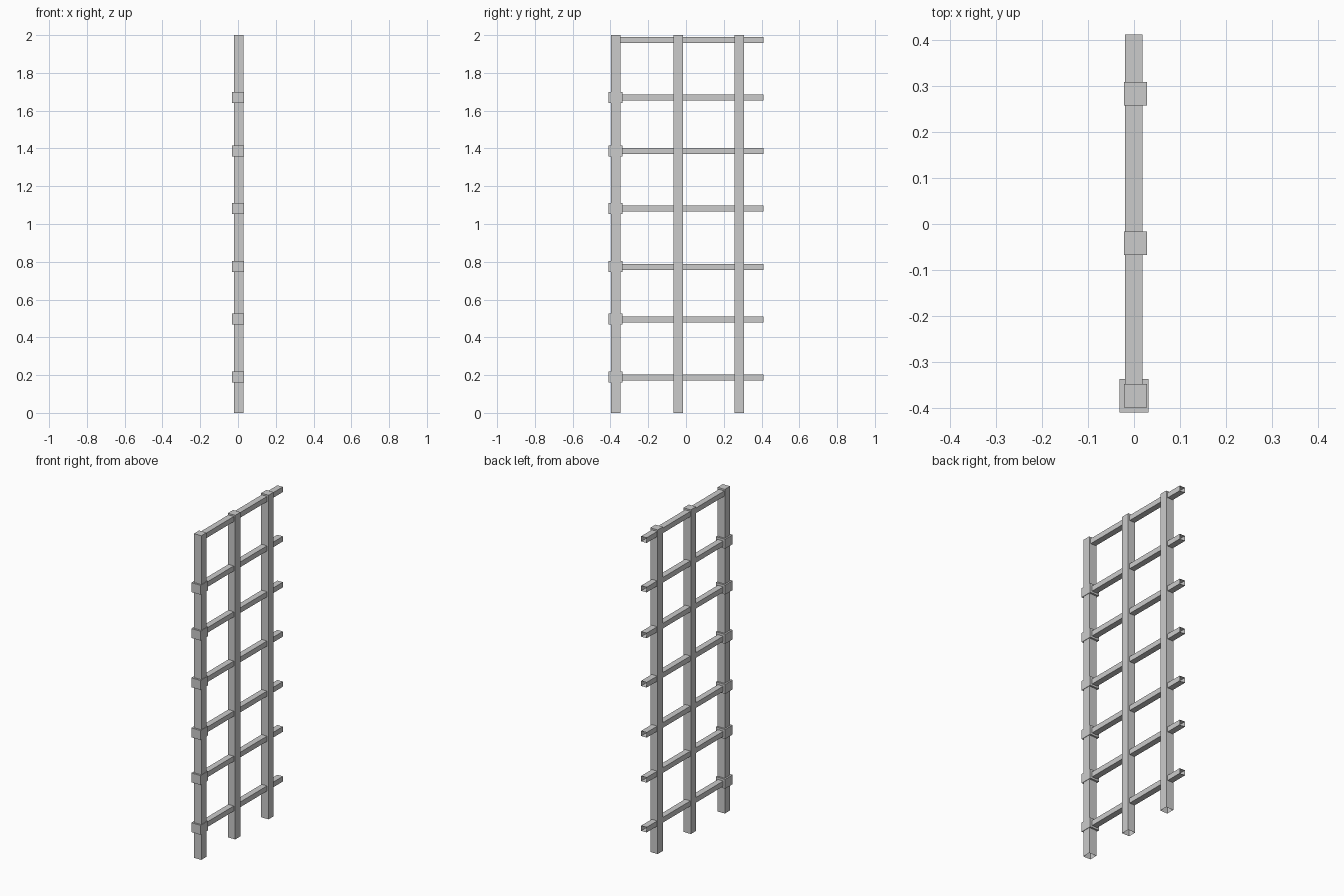
import bpy
import bmesh
from mathutils import Vector

if "Cube" in bpy.data.objects:
    bpy.data.objects.remove(bpy.data.objects["Cube"])


def box(name, lo, hi, open_dir=None):
    """Box between two corners; the face pointing along open_dir is left open."""
    lo, hi = Vector(lo), Vector(hi)
    bm = bmesh.new()
    bmesh.ops.create_cube(bm, size=1)
    bmesh.ops.scale(bm, vec=hi - lo, verts=bm.verts)
    bmesh.ops.translate(bm, vec=(lo + hi) / 2, verts=bm.verts)
    if open_dir:
        bm.normal_update()
        caps = [f for f in bm.faces if f.normal.dot(Vector(open_dir)) > 0.9]
        bmesh.ops.delete(bm, geom=caps, context='FACES_ONLY')
    mesh = bpy.data.meshes.new(name)
    bm.to_mesh(mesh)
    bm.free()
    obj = bpy.data.objects.new(name, mesh)
    bpy.context.collection.objects.link(obj)
    return obj


# Upright posts, open underneath
for name, y0, y1 in (("front_post", -0.398, -0.347),
                     ("middle_post", -0.067, -0.016),
                     ("back_post", 0.257, 0.308)):
    box(name, (-0.022, y0, 0), (0.028, y1, 2), (0, 0, -1))

# Horizontal rails, open at the free end
rail_heights = (0.188, 0.495, 0.773, 1.082, 1.386, 1.669, 1.974)
for z in rail_heights:
    box("rail", (-0.019, -0.37, z - 0.016), (0.018, 0.411, z + 0.016), (0, 1, 0))

# Collars around the front post, on every rail but the top one
for z in rail_heights[:-1]:
    box("collar", (-0.032, -0.409, z - 0.028), (0.031, -0.336, z + 0.030))
